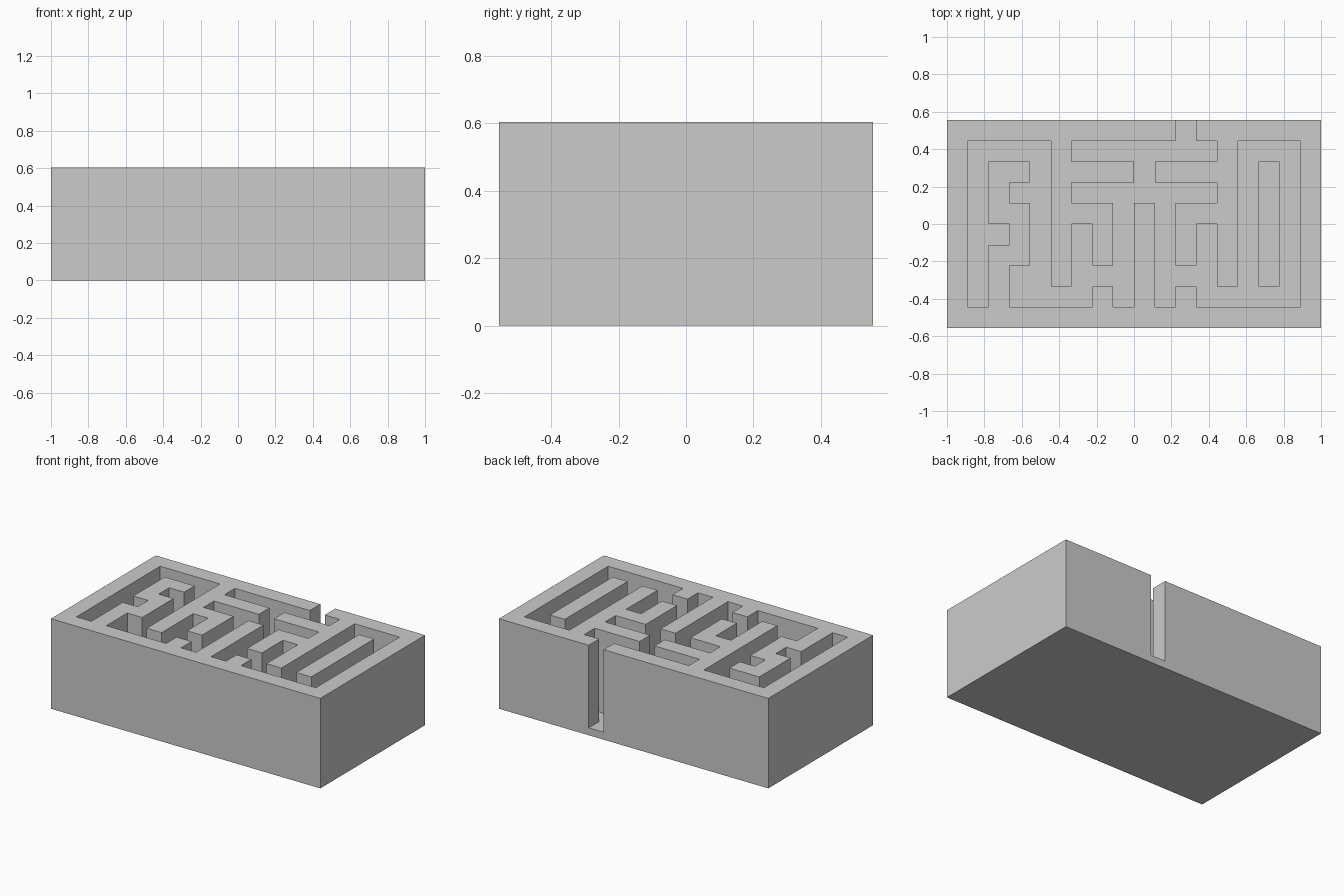
import bpy, bmesh

if "Cube" in bpy.data.objects:
    bpy.data.objects.remove(bpy.data.objects["Cube"])

# Plan of the maze, back row first: '#' = wall, '.' = corridor
PLAN = """
###########.######
#....#.......#...#
#.##.####.####.#.#
#.#..#.......#.#.#
#.##.###.#.###.#.#
#..#.#.#.#.#.#.#.#
#.##.#.#.#.#.#.#.#
#.#..#...#...#.#.#
#.#....#.#.#.....#
##################
""".split()
COLS, ROWS = len(PLAN[0]), len(PLAN)
CELL = 2 / COLS
FLOOR, HEIGHT = 0.05, 0.604


def raise_faces(bm, faces, dz):
    """Extrude a region straight up and return its new top faces."""
    geom = bmesh.ops.extrude_face_region(bm, geom=faces)["geom"]
    verts = [g for g in geom if isinstance(g, bmesh.types.BMVert)]
    bmesh.ops.translate(bm, verts=verts, vec=(0, 0, dz))
    return [g for g in geom if isinstance(g, bmesh.types.BMFace)]


def is_wall(face):
    c = face.calc_center_median()
    return PLAN[int((ROWS * CELL / 2 - c.y) / CELL)][int((c.x + 1) / CELL)] == "#"


bm = bmesh.new()

# Base grid, one square per plan cell
grid = [[bm.verts.new((-1 + i * CELL, (j - ROWS / 2) * CELL, 0))
         for i in range(COLS + 1)] for j in range(ROWS + 1)]
base = [bm.faces.new((grid[j][i], grid[j][i + 1], grid[j + 1][i + 1], grid[j + 1][i]))
        for j in range(ROWS) for i in range(COLS)]

# Floor slab, then walls rising from it
floor = raise_faces(bm, base, FLOOR)
raise_faces(bm, [f for f in floor if is_wall(f)], HEIGHT - FLOOR)

# Merge coplanar squares into clean large faces
bmesh.ops.recalc_face_normals(bm, faces=bm.faces)
bmesh.ops.dissolve_limit(bm, angle_limit=0.02, verts=bm.verts, edges=bm.edges)

mesh = bpy.data.meshes.new("maze_block")
bm.to_mesh(mesh)
bm.free()
bpy.context.collection.objects.link(bpy.data.objects.new("maze_block", mesh))
